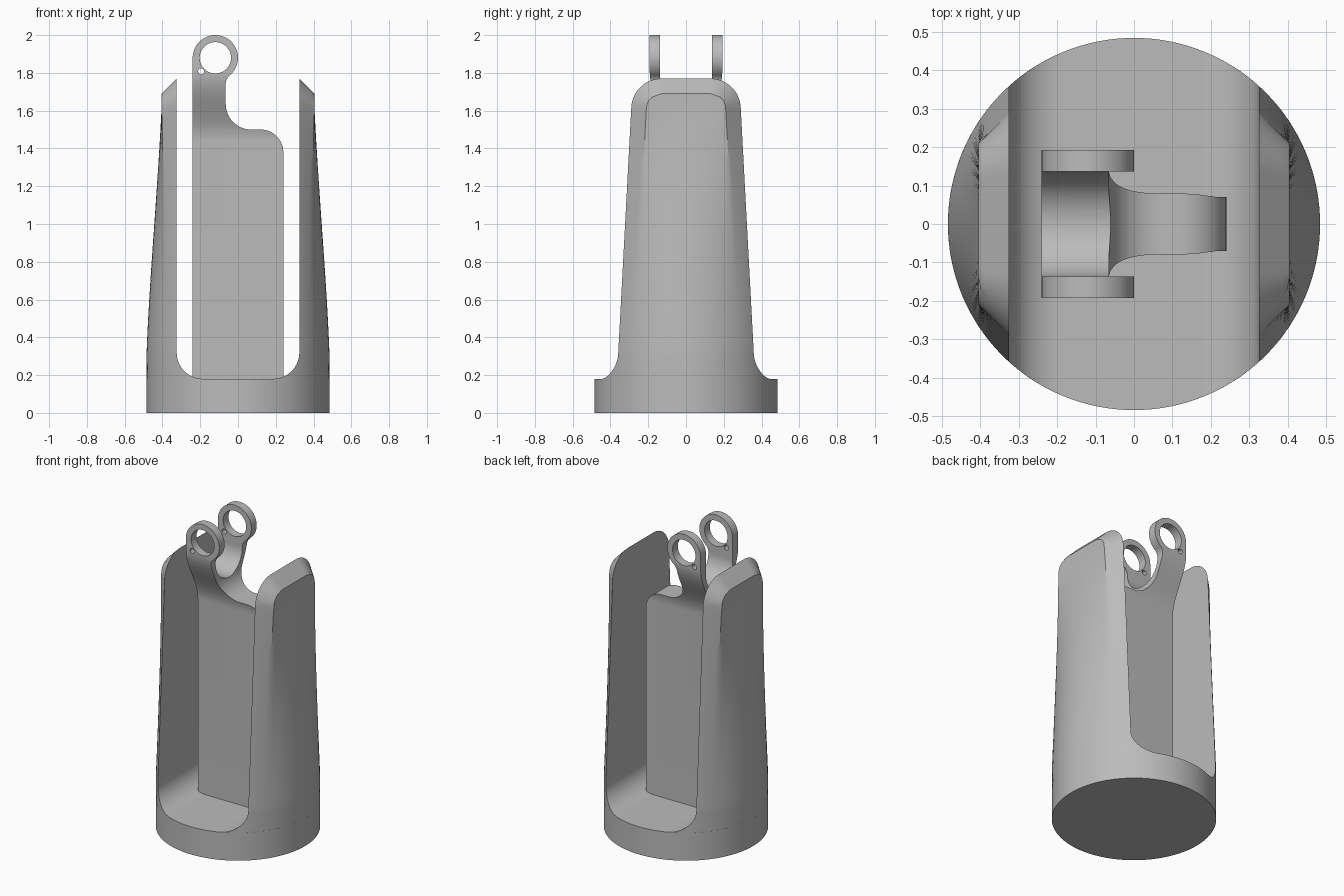
import bpy, bmesh
from math import sin, cos, pi, sqrt, hypot, radians

cube = bpy.data.objects.get("Cube")
if cube:
    bpy.data.objects.remove(cube, do_unlink=True)

grey = bpy.data.materials.new("plain_grey")
grey.use_nodes = True
colour = (0.5, 0.5, 0.5, 1)
grey.diffuse_color = colour
grey.node_tree.nodes["Principled BSDF"].inputs["Base Color"].default_value = colour

R = 0.484        # base radius
BASE = 0.18      # base height
INNER = 0.325    # inner face of the side walls
FILLET = 0.14    # rounding between base and wall
CORNER = 0.16    # rounding of the wall's upper corners
CHAMFER = 0.08
TOP = 1.77
CORNER_Z = TOP - CORNER
TOP_W = 0.29     # wall half width where the corners begin


def make_object(name, bm):
    bmesh.ops.recalc_face_normals(bm, faces=bm.faces[:])
    mesh = bpy.data.meshes.new(name)
    bm.to_mesh(mesh)
    bm.free()
    mesh.materials.append(grey)
    obj = bpy.data.objects.new(name, mesh)
    bpy.context.collection.objects.link(obj)
    return obj


def smooth(obj):
    bpy.ops.object.select_all(action='DESELECT')
    obj.select_set(True)
    bpy.context.view_layer.objects.active = obj
    bpy.ops.object.shade_smooth_by_angle(angle=radians(30))


def arc(cx, cy, r, start, end, n=16):
    angles = [radians(start + (end - start) * i / n) for i in range(n + 1)]
    return [(cx + r * cos(a), cy + r * sin(a)) for a in angles]


def prism(name, profile, place, depth):
    """Extrude a 2D profile; place(u, v, d) gives the 3D point at depth d."""
    bm = bmesh.new()
    ends = [[bm.verts.new(place(u, v, d)) for u, v in profile] for d in depth]
    for ring in ends:
        bm.faces.new(ring)
    for i in range(len(profile)):
        j = (i + 1) % len(profile)
        bm.faces.new((ends[0][i], ends[0][j], ends[1][j], ends[1][i]))
    return make_object(name, bm)


def along_y(u, v, d):
    return (u, d, v)


def along_x(u, v, d):
    return (d, u, v)


def combine(obj, tool, operation):
    mod = obj.modifiers.new("cut", 'BOOLEAN')
    mod.operation, mod.object, mod.solver = operation, tool, 'EXACT'
    tool.hide_render = True
    deps = bpy.context.evaluated_depsgraph_get()
    mesh = bpy.data.meshes.new_from_object(obj.evaluated_get(deps))
    obj.modifiers.clear()
    obj.data = mesh
    bpy.data.objects.remove(tool, do_unlink=True)


# Round base
bm = bmesh.new()
bmesh.ops.create_cone(bm, cap_ends=True, segments=128, radius1=R, radius2=R, depth=BASE)
bmesh.ops.translate(bm, verts=bm.verts[:], vec=(0, 0, BASE / 2))
smooth(make_object("base", bm))


# Side walls: round sections that flatten and chamfer towards the top
def wall_section(z, inner, w, k):
    cy = min(w - CORNER, TOP_W - CORNER) if z > CORNER_Z else w - CORNER
    dz = max(z - CORNER_Z, 0)
    step = CORNER - CHAMFER
    b = cy + sqrt(max(step * step - dz * dz, 0))
    if z > CORNER_Z:
        w = cy + sqrt(max(CORNER * CORNER - dz * dz, 0))
    half = [b * i / 8 for i in range(9)] + [b + (w - b) * i / 6 for i in range(1, 7)]
    points = []
    for y in [-v for v in reversed(half[1:])] + half:
        rounded = sqrt(max(inner * inner + w * w - y * y, 0))
        dist = hypot(max(abs(y) - cy, 0), dz)
        flat = inner + min(CHAMFER, max(CORNER - dist, 0))
        points.append((rounded * (1 - k) + flat * k, y, z))
    return points


sections = []
for i in range(10):
    a = pi / 2 * i / 10
    inner = INNER - FILLET + FILLET * sin(a)
    sections.append(wall_section(BASE + FILLET * (1 - cos(a)), inner, sqrt(R * R - inner * inner), 0))
low_z, low_w = BASE + FILLET, sqrt(R * R - INNER * INNER)
for i in range(25):
    t = i / 24
    sections.append(wall_section(low_z + (CORNER_Z - low_z) * t, INNER, low_w + (TOP_W - low_w) * t, t * t))
for i in range(1, 13):
    a = min(pi / 2 * i / 12, radians(89))
    sections.append(wall_section(CORNER_Z + CORNER * sin(a), INNER, TOP_W, 1))

for side, name in ((1, "left_wall"), (-1, "right_wall")):
    bm = bmesh.new()
    rings = [[bm.verts.new((side * x, y, z)) for x, y, z in s] for s in sections]
    for lower, upper in zip(rings, rings[1:]):
        for i in range(len(lower)):
            j = (i + 1) % len(lower)
            bm.faces.new((lower[i], lower[j], upper[j], upper[i]))
    bm.faces.new(rings[0])
    bm.faces.new(rings[-1])
    smooth(make_object(name, bm))

# Central blade with an eye at the top, seen from the front
EYE = (-0.12, 1.88)
front = [(-0.24, 0.16), (0.24, 0.16)]
front += arc(0.12, 1.38, 0.12, 0, 90)
front += arc(0.07, 1.635, 0.135, 270, 180)
front += arc(-0.005, 1.7415, 0.06, 180, 129.7, 10)
front += arc(*EYE, 0.12, -50.3, 180, 40)[1:]
blade = prism("forked_blade", front, along_y, (-0.25, 0.25))

# Fork profile, seen from the side
outer = [(0.07, 0.1)]
for i in range(21):
    t = i / 20
    outer.append((0.07 + 0.122 * t * t * (3 - 2 * t), 1.44 + 0.36 * t))
outer += [(0.192, 2.1), (0.137, 2.1)]
valley = arc(0, 1.74, 0.137, 0, -180, 32)
fork = outer + valley + [(-y, z) for y, z in reversed(outer)]
combine(blade, prism("fork_shape", fork, along_x, (-0.5, 0.5)), 'INTERSECT')

# Large eye and small pin hole through both arms
for x, z, r in ((*EYE, 0.083), (-0.195, 1.808, 0.016)):
    hole = arc(x, z, r, 0, 360, 40)[:-1]
    combine(blade, prism("hole", hole, along_y, (-0.4, 0.4)), 'DIFFERENCE')
smooth(blade)
